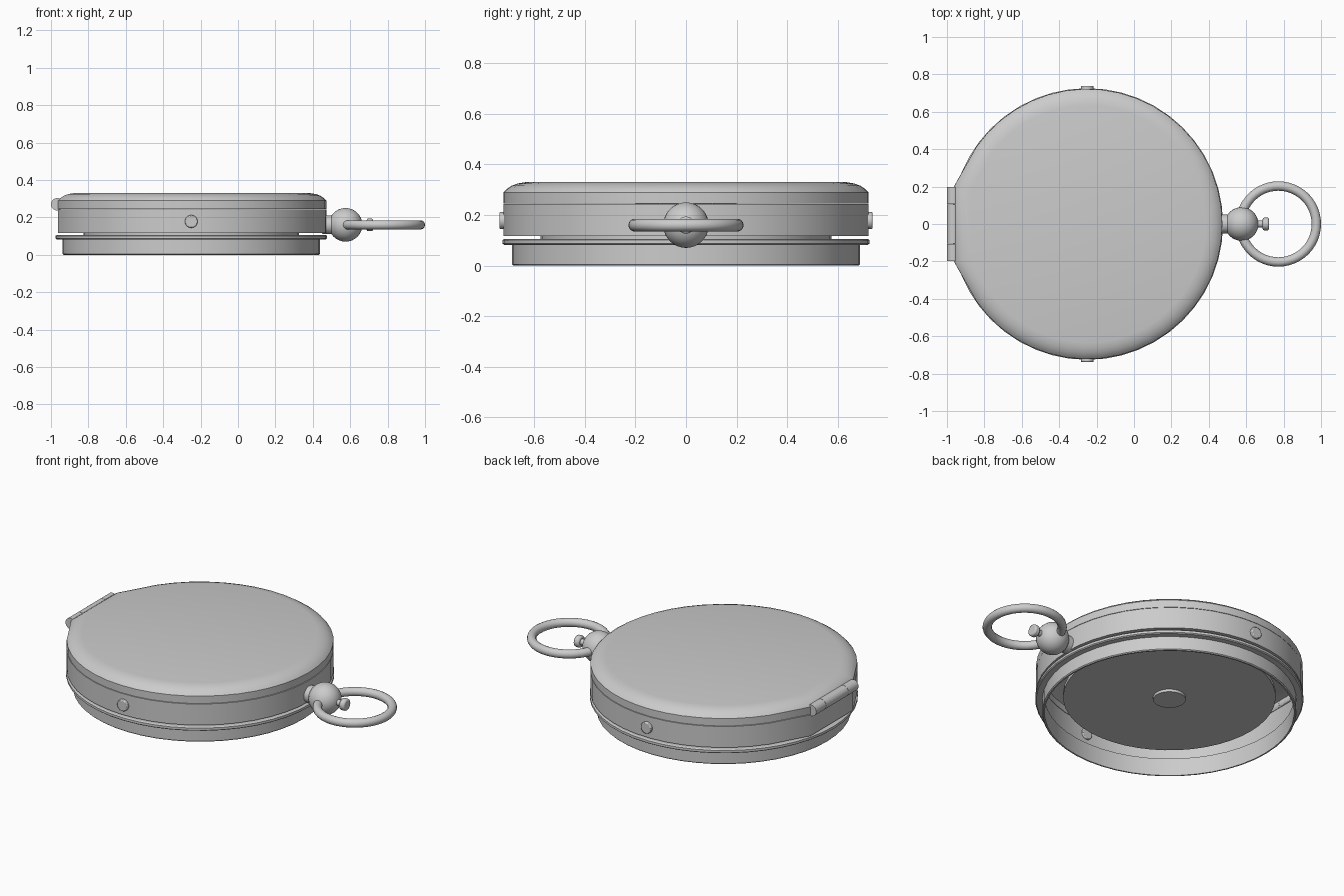
import bpy, bmesh, math
from math import radians, cos, sin

if "Cube" in bpy.data.objects:
    bpy.data.objects.remove(bpy.data.objects["Cube"])

CX = -0.25   # case axis
SEG = 48


def outline(flat):
    # unit outline of the case, optionally with a flat hinge side on -x
    if flat:
        n = 38
        pts = [(cos(radians(-145 + 290 * i / n)), sin(radians(-145 + 290 * i / n))) for i in range(n + 1)]
        return pts + [(-0.986, 0.278), (-0.986, -0.278)]
    return [(cos(2 * math.pi * i / SEG), sin(2 * math.pi * i / SEG)) for i in range(SEG)]


def smooth(ob, angle=30):
    bpy.ops.object.select_all(action='DESELECT')
    ob.select_set(True)
    bpy.context.view_layer.objects.active = ob
    bpy.ops.object.shade_smooth_by_angle(angle=radians(angle))


def case_part(name, profile, flat=False, ring=True):
    # sweep an (r, z) profile round the case; ring closes it, otherwise the ends are capped
    bm = bmesh.new()
    shape = outline(flat)
    loops = [[bm.verts.new((CX + x * r, y * r, z)) for x, y in shape] for r, z in profile]
    n = len(shape)
    for k in range(len(loops) if ring else len(loops) - 1):
        a, b = loops[k], loops[(k + 1) % len(loops)]
        for i in range(n):
            j = (i + 1) % n
            bm.faces.new((a[i], a[j], b[j], b[i]))
    if not ring:
        bm.faces.new(loops[0])
        bm.faces.new(loops[-1])
    bmesh.ops.recalc_face_normals(bm, faces=bm.faces)
    me = bpy.data.meshes.new(name)
    bm.to_mesh(me)
    bm.free()
    ob = bpy.data.objects.new(name, me)
    bpy.context.collection.objects.link(ob)
    smooth(ob)
    return ob


def rod(name, r, length, loc, axis, bevel=0.0, verts=24):
    rot = {'x': (0, radians(90), 0), 'y': (radians(90), 0, 0), 'z': (0, 0, 0)}[axis]
    bpy.ops.mesh.primitive_cylinder_add(vertices=verts, radius=r, depth=length, location=loc, rotation=rot)
    ob = bpy.context.object
    ob.name = name
    if bevel:
        m = ob.modifiers.new("bevel", 'BEVEL')
        m.width, m.segments = bevel, 2
    smooth(ob)
    return ob


# lower rim with its flange, open underneath
case_part("lower_rim", [(0.675, 0), (0.683, 0), (0.688, 0.005), (0.688, 0.082), (0.72, 0.082), (0.726, 0.087),
                        (0.726, 0.101), (0.72, 0.105), (0.675, 0.105)])
# main case wall
case_part("case_wall", [(0.70, 0.117), (0.723, 0.117), (0.723, 0.243), (0.70, 0.243)], flat=True)
# lid: short skirt, rounded shoulder, flat top, hollow below
case_part("lid", [(0.60, 0.31), (0.70, 0.285), (0.70, 0.246), (0.722, 0.246), (0.722, 0.29), (0.71, 0.303),
                  (0.69, 0.316), (0.665, 0.325), (0.635, 0.33)], flat=True, ring=False)
# dial disc and its central boss
case_part("dial_disc", [(0.575, 0.10), (0.575, 0.125)], ring=False)
rod("dial_boss", 0.088, 0.02, (CX, 0, 0.094), 'z', verts=32)

# side studs
for s, side in ((-1, "front"), (1, "back")):
    rod(side + "_stud", 0.034, 0.05, (CX, s * 0.713, 0.178), 'y', bevel=0.005)

# hinge knuckles
for y, length in ((-0.153, 0.092), (0, 0.21), (0.153, 0.092)):
    rod("hinge_knuckle", 0.033, length, (-0.967, y, 0.27), 'y')

# stem, ball and push button
rod("stem", 0.05, 0.07, (0.485, 0, 0.16), 'x', bevel=0.006)
bpy.ops.mesh.primitive_uv_sphere_add(segments=32, ring_count=16, radius=0.09, location=(0.575, 0, 0.16))
bpy.context.object.name = "crown_ball"
smooth(bpy.context.object)
rod("button_neck", 0.018, 0.06, (0.675, 0, 0.16), 'x')
rod("button_cap", 0.034, 0.034, (0.705, 0, 0.16), 'x', bevel=0.008)

# carrying ring
bpy.ops.mesh.primitive_torus_add(major_radius=0.203, minor_radius=0.025, major_segments=48,
                                 minor_segments=14, location=(0.772, 0, 0.16))
bpy.context.object.name = "carrying_ring"
smooth(bpy.context.object, 60)
